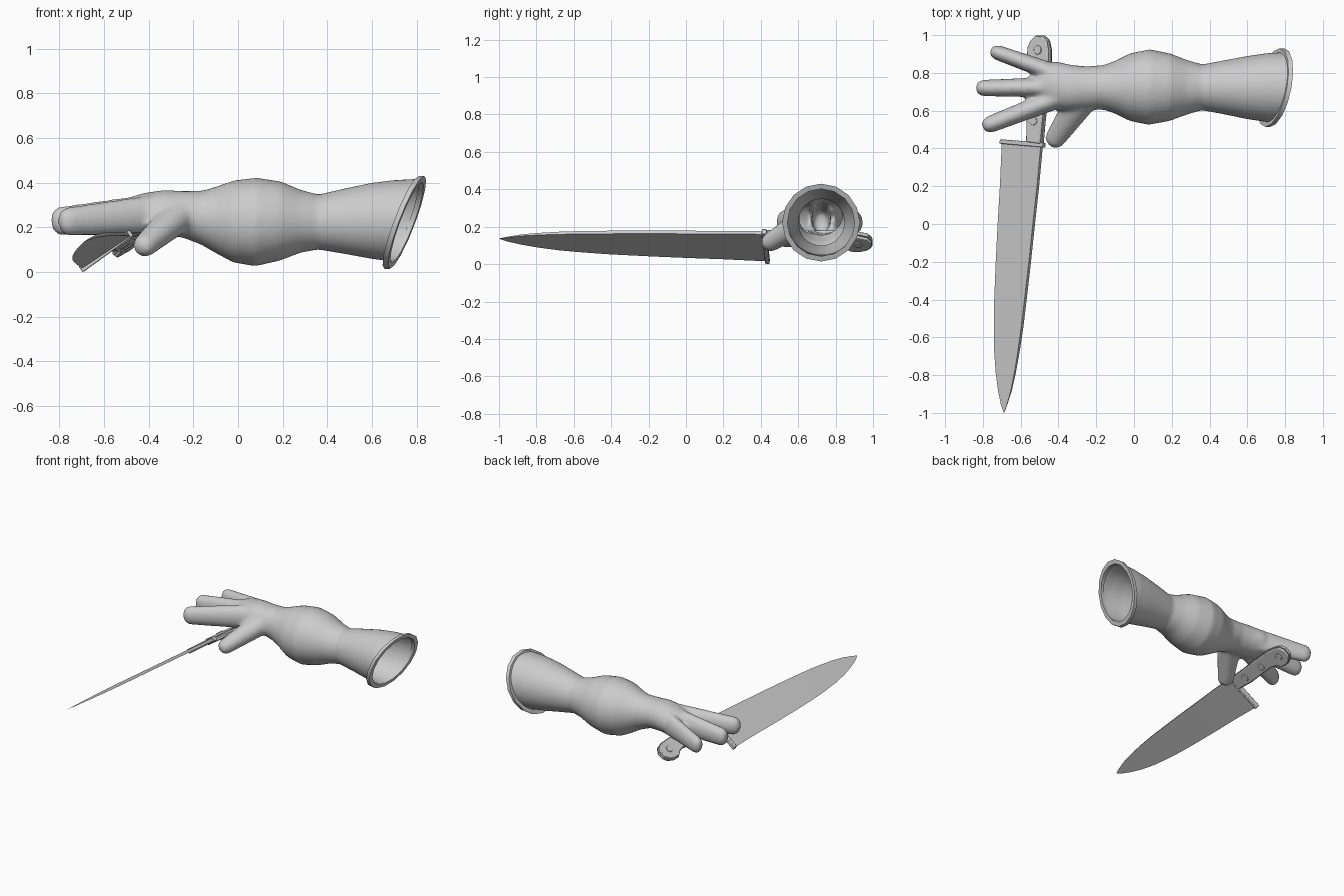
import bpy, bmesh, math
from mathutils import Vector

if "Cube" in bpy.data.objects:
    bpy.data.objects.remove(bpy.data.objects["Cube"])

grey = bpy.data.materials.new("plain_grey")
grey.diffuse_color = (0.6, 0.6, 0.6, 1)
grey.use_nodes = True
grey.node_tree.nodes["Principled BSDF"].inputs["Base Color"].default_value = grey.diffuse_color


def finish(name, bm, smooth=None):
    bmesh.ops.recalc_face_normals(bm, faces=bm.faces)
    me = bpy.data.meshes.new(name)
    bm.to_mesh(me)
    bm.free()
    ob = bpy.data.objects.new(name, me)
    bpy.context.collection.objects.link(ob)
    me.materials.append(grey)
    if smooth:
        bpy.ops.object.select_all(action='DESELECT')
        ob.select_set(True)
        bpy.context.view_layer.objects.active = ob
        bpy.ops.object.shade_smooth_by_angle(angle=math.radians(smooth))
    return ob


def loft(bm, sections, sides=32):
    """Closed tube through (centre, half width, half height) sections."""
    rings = []
    cs = [Vector(s[0]) for s in sections]
    d = (cs[-1] - cs[0]).normalized()
    side = d.cross(Vector((0, 0, 1))).normalized()
    up = side.cross(d)
    for c, (_, w, h) in zip(cs, sections):
        rings.append([bm.verts.new(c + side * w * math.cos(a) + up * h * math.sin(a))
                      for a in (2 * math.pi * i / sides for i in range(sides))])
    for r, q in zip(rings, rings[1:]):
        for i in range(sides):
            j = (i + 1) % sides
            bm.faces.new((r[i], r[j], q[j], q[i]))
    bm.faces.new(rings[0][::-1])
    bm.faces.new(rings[-1])


def digit(bm, a, b, ra, rb, tip):
    """Tapered finger from a to b with a rounded end; radii are (width, height)."""
    a, b = Vector(a), Vector(b)
    d = (b - a).normalized()
    secs = [(a.lerp(b, t), ra[0] + (rb[0] - ra[0]) * t, ra[1] + (rb[1] - ra[1]) * t)
            for t in (0, 0.25, 0.5, 0.75, 1)]
    for k in range(1, 7):
        t = k / 6.3 * math.pi / 2
        f = math.cos(t) ** 0.8
        secs.append((b + d * tip * math.sin(t), rb[0] * f, rb[1] * f))
    loft(bm, secs)


# Arm and palm: x, y range, z range
ARM = [(0.92, .53, .91, .035, .425), (0.80, .535, .91, .04, .417), (0.70, .54, .905, .045, .412),
       (0.60, .555, .89, .058, .40), (0.48, .58, .868, .08, .375), (0.36, .602, .845, .10, .347),
       (0.28, .578, .868, .085, .367), (0.19, .545, .903, .05, .405), (0.08, .525, .925, .025, .422),
       (-0.02, .545, .905, .042, .41), (-0.10, .585, .865, .085, .382), (-0.16, .605, .842, .12, .364),
       (-0.25, .605, .835, .155, .362), (-0.33, .60, .842, .157, .367), (-0.42, .605, .862, .162, .354),
       (-0.47, .64, .84, .165, .34), (-0.51, .68, .80, .18, .32)]
bm = bmesh.new()
loft(bm, [((x, (a + b) / 2, (c + d) / 2), (b - a) / 2, (d - c) / 2) for x, a, b, c, d in ARM])
# Three fingers and the thumb
digit(bm, (-.38, .785, .26), (-.715, .905, .222), (.05, .085), (.04, .062), .048)
digit(bm, (-.38, .725, .26), (-.79, .72, .228), (.055, .09), (.044, .064), .047)
digit(bm, (-.38, .675, .26), (-.755, .53, .226), (.055, .085), (.045, .064), .050)
digit(bm, (-.27, .67, .25), (-.413, .458, .122), (.085, .075), (.055, .052), .055)
blank = finish("arm_blank", bm)

# Fuse the parts into one skin
rm = blank.modifiers.new("fuse", 'REMESH')
rm.mode = 'VOXEL'
rm.voxel_size = 0.012
sm = blank.modifiers.new("soften", 'SMOOTH')
sm.factor = 0.5
sm.iterations = 8
dg = bpy.context.evaluated_depsgraph_get()
skin = bpy.data.meshes.new_from_object(blank.evaluated_get(dg))
bpy.data.objects.remove(blank)

# Cut the open end at a slant, leaving a hollow arm
bm = bmesh.new()
bm.from_mesh(skin)
bmesh.ops.bisect_plane(bm, geom=bm.verts[:] + bm.edges[:] + bm.faces[:], plane_co=(.75, .72, .22),
                       plane_no=(1, -.18, -.37), clear_outer=True)
finish("arm", bm, 80)
bpy.data.meshes.remove(skin)

# Raised rim round the open end
bm = bmesh.new()
N = 16
rim = []
for r, off in ((.180, -.012), (.208, -.012), (.208, .012), (.180, .012)):
    ring = []
    for i in range(N):
        a = 2 * math.pi * i / N
        y, z = r * math.cos(a), r * math.sin(a)
        ring.append(bm.verts.new((.745 + .18 * y + .37 * z + off, .722 + y, .222 + z)))
    rim.append(ring)
for k in range(4):
    p, q = rim[k], rim[(k + 1) % 4]
    for i in range(N):
        j = (i + 1) % N
        bm.faces.new((p[i], p[j], q[j], q[i]))
finish("arm_rim", bm, 30)

# Knife parts lie on one tilted plane; h is the height off that plane
NORMAL = Vector((-.714, .079, 1)).normalized()


def on_plane(x, y, h=0):
    return Vector((x, y, .015 + .714 * (x + .70) - .0789 * (y - .43))) + NORMAL * h


def plate(name, outline, h0, h1, bevel=0):
    bm = bmesh.new()
    lo = [bm.verts.new(on_plane(x, y, h0)) for x, y in outline]
    hi = [bm.verts.new(on_plane(x, y, h1)) for x, y in outline]
    bm.faces.new(lo[::-1])
    bm.faces.new(hi)
    for i in range(len(lo)):
        j = (i + 1) % len(lo)
        bm.faces.new((lo[i], lo[j], hi[j], hi[i]))
    ob = finish(name, bm, 35)
    if bevel:
        m = ob.modifiers.new("round", 'BEVEL')
        m.width = bevel
        m.segments = 2
    return ob


# Blade: y, cutting edge x, spine x; wedge section
BLADE = [(.43, -.70, -.487), (.2, -.71, -.508), (0, -.722, -.53), (-.2, -.732, -.551), (-.4, -.74, -.574),
         (-.55, -.742, -.592), (-.68, -.74, -.611), (-.79, -.732, -.63), (-.88, -.72, -.649),
         (-.95, -.706, -.67), (-.998, -.69, -.686)]
bm = bmesh.new()
rows = []
for y, e, s in BLADE:
    t = .010 * min(1, (s - e) / .15)
    rows.append([bm.verts.new(on_plane(*p)) for p in ((e, y, 0), (s, y, t), (s, y, -t))])
for p, q in zip(rows, rows[1:]):
    for i in range(3):
        j = (i + 1) % 3
        bm.faces.new((p[i], p[j], q[j], q[i]))
bm.faces.new(rows[0])
bm.faces.new(rows[-1][::-1])
finish("blade", bm, 25)

plate("bolster", [(-.705, .425), (-.478, .405), (-.475, .43), (-.702, .448)], -.016, .016, .004)

# Handle: thin tang between two scales, with rivets
HANDLE = [(-.565, .43), (-.562, .55), (-.547, .68), (-.533, .80), (-.54, .85), (-.56, .885), (-.557, .935),
          (-.54, .975), (-.515, .997), (-.475, .998), (-.45, .975), (-.441, .93), (-.441, .85),
          (-.455, .70), (-.475, .55), (-.487, .42)]
plate("tang", HANDLE, -.006, .006)
cx, cy = -.507, .71
inner = [(cx + (x - cx) * .93, cy + (y - cy) * .985) for x, y in HANDLE]
for s, name in ((1, "upper_scale"), (-1, "lower_scale")):
    plate(name, inner, min(s * .006, s * .022), max(s * .006, s * .022), .006)
for i, (x, y) in enumerate([(-.52, .545), (-.505, .73), (-.497, .92)]):
    dot = [(x + .02 * math.cos(k * math.pi / 8), y + .024 * math.sin(k * math.pi / 8)) for k in range(16)]
    plate("rivet_%d" % (i + 1), dot, -.027, .027, .003)
